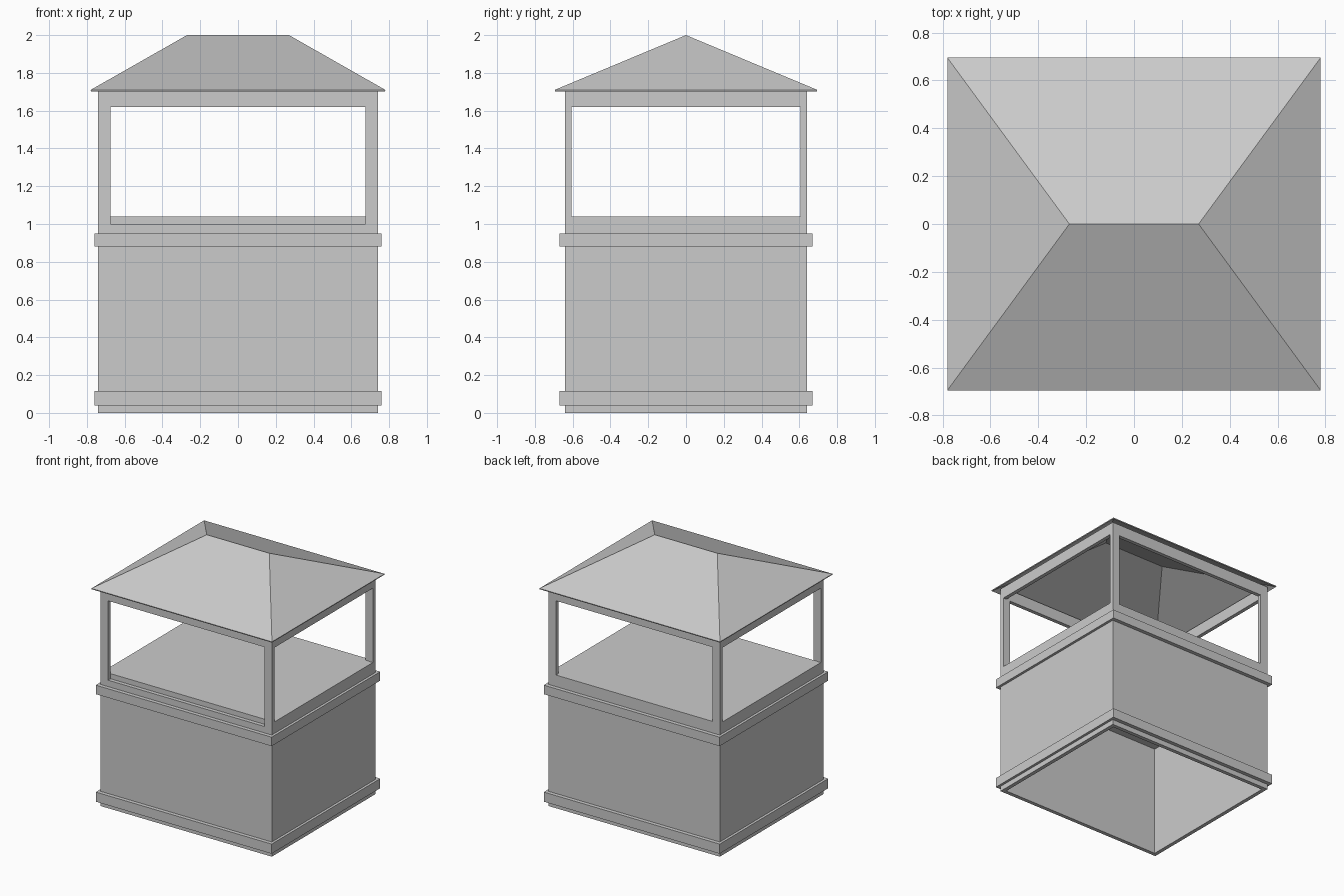
import bpy, bmesh

cube = bpy.data.objects.get("Cube")
if cube:
    bpy.data.objects.remove(cube, do_unlink=True)

# Single plain grey
grey = bpy.data.materials.new("plain_grey")
grey.use_nodes = True
colour = (0.6, 0.6, 0.6, 1)
grey.diffuse_color = colour
grey.node_tree.nodes["Principled BSDF"].inputs["Base Color"].default_value = colour

BODY_X, BODY_Y, WALL = 0.74, 0.64, 0.03
TOP = 1.71


def finish(name, bm):
    bmesh.ops.recalc_face_normals(bm, faces=bm.faces[:])
    mesh = bpy.data.meshes.new(name)
    bm.to_mesh(mesh)
    bm.free()
    obj = bpy.data.objects.new(name, mesh)
    bpy.context.collection.objects.link(obj)
    mesh.materials.append(grey)
    return obj


def box(name, x, y, z):
    """Box from (min, max) ranges."""
    bm = bmesh.new()
    bmesh.ops.create_cube(bm, size=1)
    for v in bm.verts:
        v.co = [r[0] if c < 0 else r[1] for c, r in zip(v.co, (x, y, z))]
    return finish(name, bm)


def tube(name, outer, inner, z0, z1):
    """Rectangular ring, open at top and bottom."""
    bm = bmesh.new()
    rings = []
    for (hx, hy), z in ((outer, z0), (outer, z1), (inner, z1), (inner, z0)):
        rings.append([bm.verts.new((sx * hx, sy * hy, z))
                      for sx, sy in ((-1, -1), (1, -1), (1, 1), (-1, 1))])
    for a, b in zip(rings, rings[1:] + rings[:1]):
        for i in range(4):
            j = (i + 1) % 4
            bm.faces.new((a[i], a[j], b[j], b[i]))
    return finish(name, bm)


# Hollow body with an opening on each side
inner = (BODY_X - WALL, BODY_Y - WALL)
body = tube("body_walls", (BODY_X, BODY_Y), inner, 0, TOP)
openings = {
    "front_opening": ((-0.675, 0.675), (-0.8, -0.3), (1.0, 1.62)),
    "back_opening": ((-0.675, 0.675), (0.3, 0.8), (1.04, 1.62)),
    "left_opening": ((0.4, 0.9), (-0.607, 0.607), (1.04, 1.62)),
    "right_opening": ((-0.9, -0.4), (-0.607, 0.607), (1.04, 1.62)),
}
bpy.context.view_layer.objects.active = body
for name, ranges in openings.items():
    cutter = box(name, *ranges)
    cutter.hide_render = True
    mod = body.modifiers.new(name, 'BOOLEAN')
    mod.operation = 'DIFFERENCE'
    mod.solver = 'EXACT'
    mod.object = cutter
    bpy.ops.object.modifier_apply(modifier=name)
    bpy.data.objects.remove(cutter, do_unlink=True)

# Raised floor inside
box("floor", (-inner[0], inner[0]), (-inner[1], inner[1]), (0.88, 1.04))

# Trim bands around the body
for name, z0, z1 in (("lower_trim", 0.04, 0.115), ("upper_trim", 0.88, 0.95)):
    tube(name, (0.76, 0.67), (BODY_X, BODY_Y), z0, z1)

# Thin hipped roof, open underneath
bm = bmesh.new()
a, b, c, d = [bm.verts.new((x, y, TOP)) for x, y in
              ((-0.78, -0.695), (0.78, -0.695), (0.78, 0.695), (-0.78, 0.695))]
r0, r1 = [bm.verts.new((x, 0, 2.0)) for x in (-0.27, 0.27)]
for f in ((a, b, r1, r0), (b, c, r1), (c, d, r0, r1), (d, a, r0)):
    bm.faces.new(f)
roof = finish("roof", bm)
thick = roof.modifiers.new("thickness", 'SOLIDIFY')
thick.thickness = 0.008
thick.offset = -1
